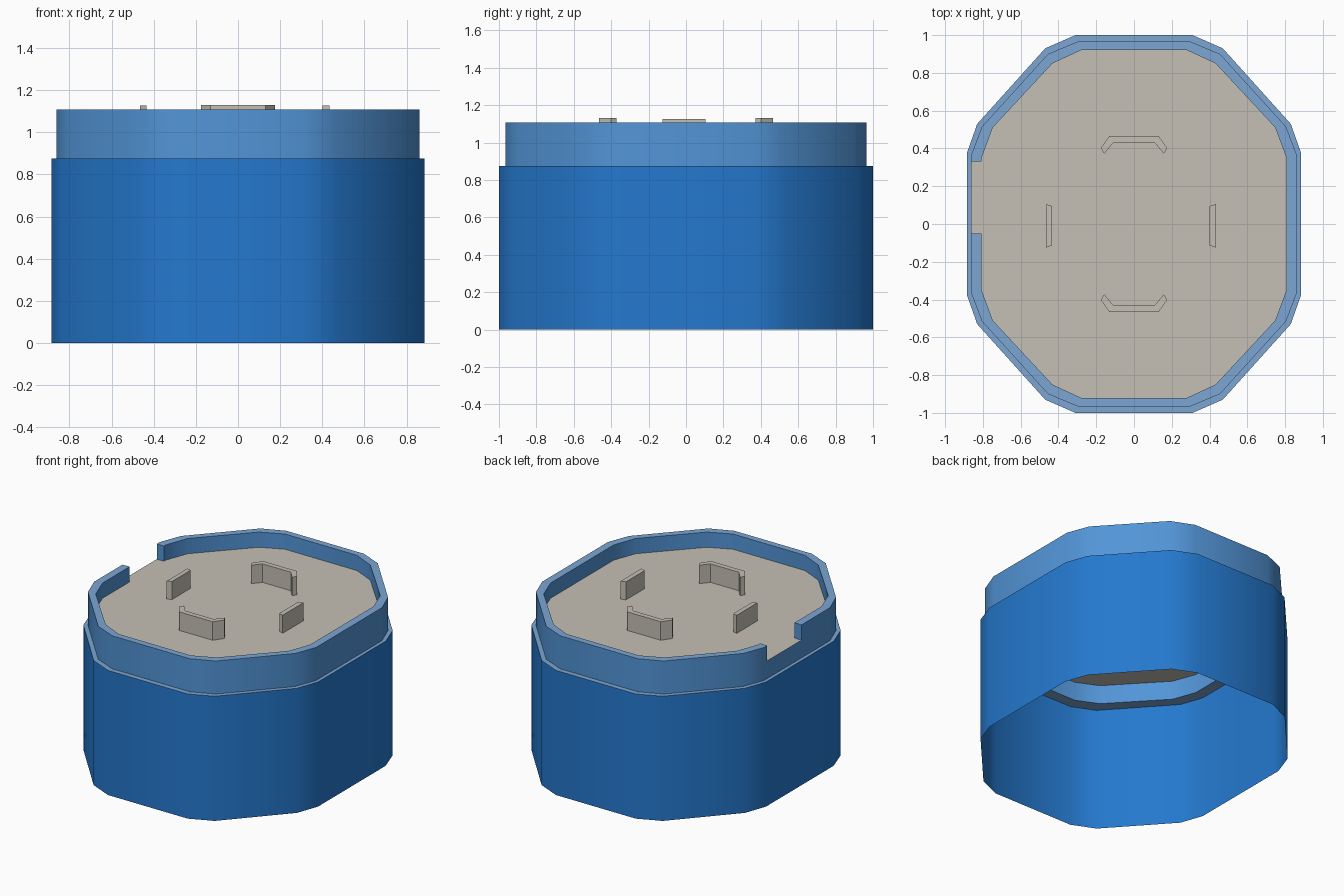
import bpy, bmesh, math

if "Cube" in bpy.data.objects:
    bpy.data.objects.remove(bpy.data.objects["Cube"])

def material(name, rgb):
    m = bpy.data.materials.new(name)
    m.diffuse_color = (*rgb, 1)
    m.use_nodes = True
    m.node_tree.nodes["Principled BSDF"].inputs["Base Color"].default_value = m.diffuse_color
    return m

BLUE = material("deep blue", (0.018, 0.19, 0.62))
COLLAR = material("mid blue", (0.085, 0.30, 0.68))
RIM = material("pale blue", (0.20, 0.38, 0.65))
GREY = material("warm grey", (0.56, 0.53, 0.46))

NOTCH = (0.33, -0.05)   # y range of the gap in the left rim
STEP, LEDGE, FLOOR, TOP = 0.875, 0.868, 1.0, 1.107

def outline(quarter):
    """Mirror a quarter outline; add the two notch points on the left side."""
    q = quarter                                   # from right side to back
    pts = q + [(-x, y) for x, y in q[::-1]]
    pts += [(q[0][0] * -1, y) for y in NOTCH]
    pts += [(-x, -y) for x, y in q] + [(x, -y) for x, y in q[::-1]]
    return pts

OUT = outline([(0.885, 0.375), (0.83, 0.53), (0.47, 0.93), (0.31, 1.0)])
MID = outline([(0.862, 0.365), (0.805, 0.515), (0.455, 0.9), (0.30, 0.965)])
INN = outline([(0.807, 0.35), (0.748, 0.51), (0.432, 0.85), (0.28, 0.92)])
N = len(OUT)
GAP = 8                                           # segment holding the notch

def finish(name, bm, mats, smooth=False):
    bmesh.ops.remove_doubles(bm, verts=bm.verts, dist=1e-5)
    bmesh.ops.recalc_face_normals(bm, faces=bm.faces)
    me = bpy.data.meshes.new(name)
    bm.to_mesh(me)
    bm.free()
    for m in mats:
        me.materials.append(m)
    ob = bpy.data.objects.new(name, me)
    bpy.context.collection.objects.link(ob)
    if smooth:
        bpy.ops.object.select_all(action='DESELECT')
        ob.select_set(True)
        bpy.context.view_layer.objects.active = ob
        bpy.ops.object.shade_smooth_by_angle(angle=math.radians(30))
    return ob

def face(bm, pts, mat=0):
    f = bm.faces.new([bm.verts.new(p) for p in pts])
    f.material_index = mat

def band(bm, a, za, b, zb, mat=0, skip=(), only=None):
    """Quads between two matching outlines."""
    for i in range(N):
        if i in skip or (only is not None and i != only):
            continue
        j = (i + 1) % N
        face(bm, [(*a[i], za), (*a[j], za), (*b[j], zb), (*b[i], zb)], mat)

# Lower skirt: a thin open wall
bm = bmesh.new()
band(bm, OUT, 0, OUT, STEP)
finish("lower_skirt", bm, [BLUE], True)

# Collar: step, upper wall with notch, rim top and inner ledge
bm = bmesh.new()
band(bm, OUT, STEP, MID, STEP, 1)
band(bm, MID, STEP, MID, TOP, 0, skip=(GAP,))
band(bm, MID, STEP, MID, FLOOR, 0, only=GAP)
band(bm, MID, TOP, INN, TOP, 1, skip=(GAP,))
band(bm, INN, TOP, INN, FLOOR, 0, skip=(GAP,))
band(bm, INN, FLOOR, INN, LEDGE, 0)
band(bm, INN, LEDGE, OUT, LEDGE, 1)
for i in (GAP, GAP + 1):                          # notch end caps
    face(bm, [(*MID[i], FLOOR), (*INN[i], FLOOR), (*INN[i], TOP), (*MID[i], TOP)])
finish("collar", bm, [COLLAR, RIM], True)

# Top plate, running out through the notch
bm = bmesh.new()
plate = INN[:GAP + 1] + [MID[GAP], MID[GAP + 1]] + INN[GAP + 1:]
face(bm, [(x, y, FLOOR) for x, y in plate])
ob = finish("top_plate", bm, [GREY])
if ob.data.polygons[0].normal.z < 0:
    ob.data.flip_normals()

# Raised lugs on the plate
def lug(name, pts, z=1.13):
    bm = bmesh.new()
    n = len(pts)
    face(bm, [(x, y, z) for x, y in pts])
    for i in range(n):
        a, b = pts[i], pts[(i + 1) % n]
        face(bm, [(*a, FLOOR), (*b, FLOOR), (*b, z), (*a, z)])
    face(bm, [(x, y, FLOOR) for x, y in pts[::-1]])
    finish(name, bm, [GREY])

half = [(0.11, 0.43), (0.158, 0.372), (0.176, 0.402), (0.13, 0.466)]
bracket = half + [(-x, y) for x, y in half[::-1]]
lug("back_lug", bracket)
lug("front_lug", [(x, -y) for x, y in bracket])
lug("left_lug", [(-0.466, 0.105), (-0.434, 0.095), (-0.434, -0.113), (-0.466, -0.125)], 1.127)
lug("right_lug", [(0.40, 0.095), (0.434, 0.105), (0.434, -0.125), (0.40, -0.113)], 1.127)
